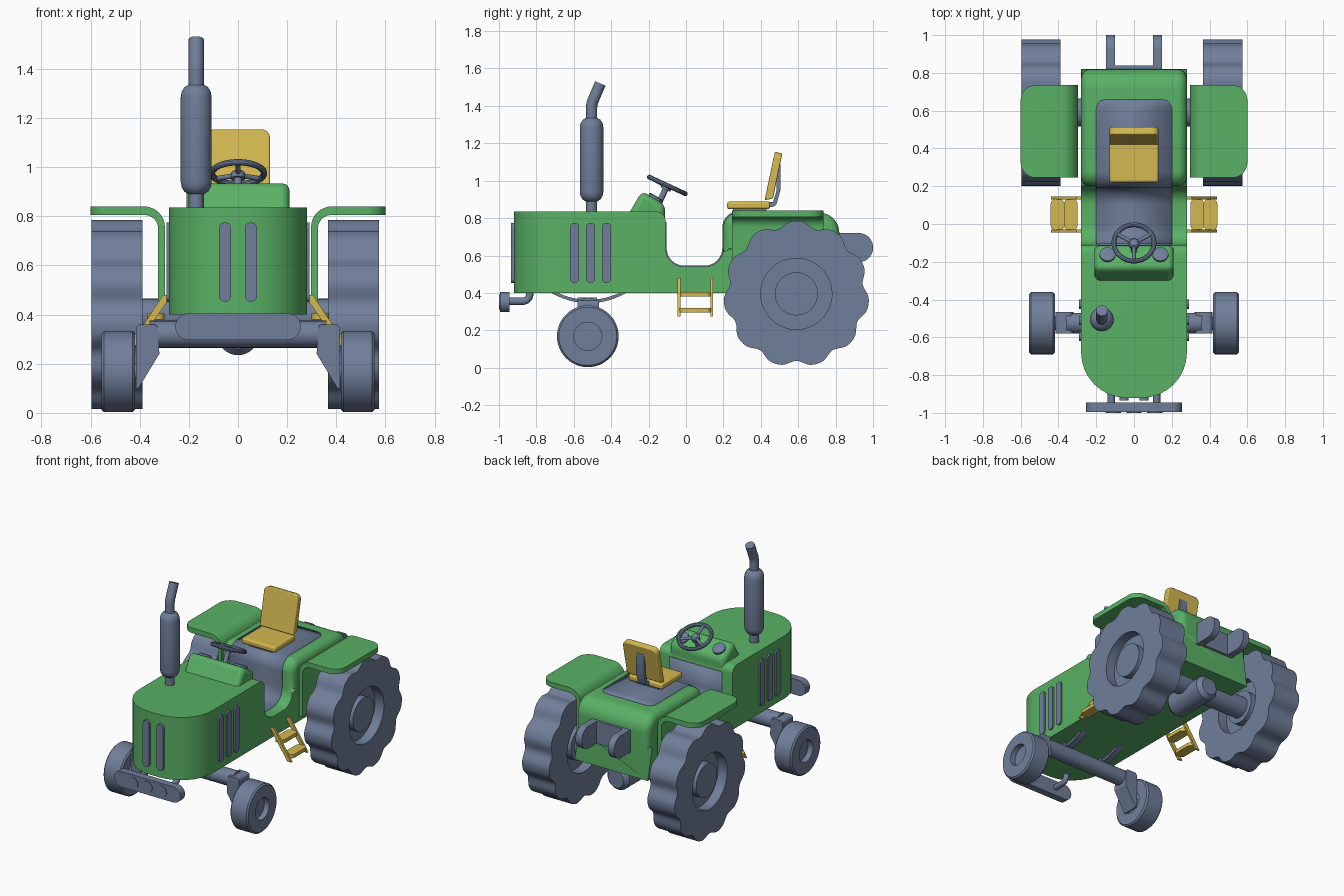
import bpy, bmesh, math
from mathutils import Vector

if "Cube" in bpy.data.objects:
    bpy.data.objects.remove(bpy.data.objects["Cube"])


def material(name, rgb):
    m = bpy.data.materials.new(name)
    m.diffuse_color = (*rgb, 1)
    m.use_nodes = True
    m.node_tree.nodes["Principled BSDF"].inputs["Base Color"].default_value = m.diffuse_color
    return m


GREEN = material("green paint", (0.10, 0.44, 0.13))
GREY = material("blue grey metal", (0.16, 0.21, 0.32))
YELLOW = material("yellow trim", (0.66, 0.48, 0.08))


def rounded(pts, closed=True, n=8):
    """2D outline; points with a third value get a corner arc of that radius."""
    out = []
    for i, p in enumerate(pts):
        c = Vector(p[:2])
        if len(p) < 3 or (not closed and i in (0, len(pts) - 1)):
            out.append(c)
            continue
        d1 = (Vector(pts[i - 1][:2]) - c).normalized()
        d2 = (Vector(pts[(i + 1) % len(pts)][:2]) - c).normalized()
        half = d1.angle(d2) / 2
        t = p[2] / math.tan(half)
        o = c + (d1 + d2).normalized() * p[2] / math.sin(half)
        v0, v1 = c + d1 * t - o, c + d2 * t - o
        a0 = math.atan2(v0.y, v0.x)
        da = (math.atan2(v1.y, v1.x) - a0 + math.pi) % math.tau - math.pi
        for k in range(n + 1):
            a = a0 + da * k / n
            out.append(o + p[2] * Vector((math.cos(a), math.sin(a))))
    return out


def finish(name, bm, mat, mirror=False, bevel=0):
    bmesh.ops.remove_doubles(bm, verts=bm.verts, dist=1e-5)
    bmesh.ops.recalc_face_normals(bm, faces=bm.faces)
    me = bpy.data.meshes.new(name)
    bm.to_mesh(me)
    bm.free()
    me.materials.append(mat)
    ob = bpy.data.objects.new(name, me)
    bpy.context.collection.objects.link(ob)
    if bevel:
        m = ob.modifiers.new("soft edges", 'BEVEL')
        m.width, m.segments, m.limit_method = bevel, 3, 'ANGLE'
    if mirror:
        ob.modifiers.new("other side", 'MIRROR')
    return ob


def prism(name, pts, axis, lo, hi, mat, mirror=False, bevel=0, cuts=()):
    """Extrude an outline along an axis; cuts = (edge test, radius) pairs."""
    place = {'x': lambda p, h: (h, p[0], p[1]), 'y': lambda p, h: (p[0], h, p[1]),
             'z': lambda p, h: (p[0], p[1], h)}[axis]
    bm = bmesh.new()
    a, b = ([bm.verts.new(place(p, h)) for p in rounded(pts)] for h in (lo, hi))
    bm.faces.new(a)
    bm.faces.new(b)
    for i in range(len(a)):
        bm.faces.new((a[i - 1], a[i], b[i], b[i - 1]))
    bmesh.ops.recalc_face_normals(bm, faces=bm.faces)
    for test, radius in cuts:
        es = [e for e in bm.edges if test(e.verts[0].co, e.verts[1].co)]
        bmesh.ops.bevel(bm, geom=es, offset=radius, segments=8, profile=0.5, affect='EDGES')
    return finish(name, bm, mat, mirror, bevel)


def rect(a0, a1, b0, b1, r=0):
    c = [(a0, b0), (a1, b0), (a1, b1), (a0, b1)]
    return [(*p, r) for p in c] if r else c


def lathe(name, prof, origin, direction, mat, n=40, lug=None, mirror=False, bevel=0):
    """Turn (radius, height) pairs round a direction; lug = (count, depth) on the outer radius."""
    q = Vector((0, 0, 1)).rotation_difference(Vector(direction))
    rmax = max(r for r, h in prof)
    bm = bmesh.new()
    rings = []
    for r, h in prof:
        ring = []
        for k in range(n):
            a = math.tau * k / n
            rr = r
            if lug and r == rmax:
                rr -= lug[1] * ((1 + math.cos(lug[0] * a)) / 2) ** 1.6
            ring.append(bm.verts.new(Vector(origin) + q @ Vector((rr * math.cos(a), rr * math.sin(a), h))))
        rings.append(ring)
    for a, b in zip(rings, rings[1:]):
        for k in range(n):
            bm.faces.new((a[k - 1], a[k], b[k], b[k - 1]))
    bm.faces.new(rings[0])
    bm.faces.new(rings[-1])
    return finish(name, bm, mat, mirror, bevel)


def rod(name, p, q, r, mat, mirror=False):
    d = Vector(q) - Vector(p)
    return lathe(name, [(r, 0), (r, d.length)], p, d, mat, 24, mirror=mirror)


def tube(name, x, path, r, mat, mirror=False):
    """Bent pipe in the plane of constant x."""
    cu = bpy.data.curves.new(name, 'CURVE')
    cu.dimensions, cu.bevel_depth, cu.bevel_resolution, cu.use_fill_caps = '3D', r, 5, True
    pts = rounded(path, False)
    sp = cu.splines.new('POLY')
    sp.points.add(len(pts) - 1)
    for s, p in zip(sp.points, pts):
        s.co = (x, p.x, p.y, 1)
    tmp = bpy.data.objects.new(name, cu)
    bm = bmesh.new()
    bm.from_mesh(tmp.to_mesh())
    bpy.data.objects.remove(tmp)
    return finish(name, bm, mat, mirror)


# Body: side outline with rounded nose and rounded rear shoulders
side = [(-0.92, 0.4), (-0.92, 0.835), (-0.11, 0.835, 0.05), (-0.11, 0.54, 0.1), (0.2, 0.54, 0.1),
        (0.2, 0.83, 0.08), (0.82, 0.83, 0.11), (0.82, 0.62), (0.82, 0.4)]
prism("body", side, 'x', -0.28, 0.28, GREEN, cuts=[
    (lambda a, b: min(a.y, b.y) > 0.19 and min(a.z, b.z) > 0.61 and abs(a.x - b.x) < 0.01, 0.05),
    (lambda a, b: max(a.y, b.y) < -0.91 and abs(a.z - b.z) > 0.3, 0.24)])

# Grey mat running over the footwell and the seat deck
path = [(p.x, p.y, 0.2) for p in rounded([(-0.11, 0.78), (-0.11, 0.54, 0.1), (0.2, 0.54, 0.1),
                                          (0.2, 0.83, 0.08), (0.61, 0.83)], False)]
path += [(0.635, 0.83, 0.193), (0.652, 0.83, 0.178), (0.66, 0.83, 0.15)]
bm = bmesh.new()
rows = [[bm.verts.new((s * w, y, z)) for s in (-1, 1)] for y, z, w in path]
for a, b in zip(rows, rows[1:]):
    bm.faces.new((a[0], a[1], b[1], b[0]))
mat_ob = finish("floor_mat", bm, GREY)
sol = mat_ob.modifiers.new("thickness", 'SOLIDIFY')
sol.thickness, sol.offset = 0.012, 0

# Cooling slots on the nose and hood sides
prism("front_slot", rect(0.029, 0.077, 0.452, 0.775, 0.0235), 'y', -0.935, -0.9, GREY, True)
for y in (-0.595, -0.51, -0.425):
    prism("side_slot", rect(y - 0.024, y + 0.024, 0.452, 0.775, 0.0235), 'x', 0.26, 0.291, GREY, True)

# Dashboard, gauges and steering wheel
prism("dashboard", [(-0.35, 0.75), (-0.235, 0.945), (-0.112, 0.87), (-0.112, 0.76)], 'x',
      -0.21, 0.21, GREEN, bevel=0.03)
lathe("gauge", [(0.042, -0.02), (0.042, 0.012), (0.034, 0.016)], (0.14, -0.165, 0.902),
      (0, 0.514, 0.857), GREY, mirror=True)
axis = Vector((0, 0.42, 0.907))
hub = Vector((0, -0.1, 0.975))
ring = [(0.106 + 0.013 * math.cos(a), 0.013 * math.sin(a)) for a in [math.tau * k / 10 for k in range(11)]]
bm = bmesh.new()
q = Vector((0, 0, 1)).rotation_difference(axis)
grid = [[bm.verts.new(hub + q @ Vector((r * math.cos(t), r * math.sin(t), h))) for r, h in ring[:-1]]
        for t in [math.tau * k / 40 for k in range(40)]]
for i in range(40):
    for j in range(10):
        bm.faces.new((grid[i - 1][j - 1], grid[i][j - 1], grid[i][j], grid[i - 1][j]))
finish("steering_wheel_rim", bm, GREY)
rod("steering_column", hub - axis * 0.15, hub, 0.016, GREY)
lathe("steering_hub", [(0.028, -0.025), (0.028, 0), (0.02, 0.008)], hub, axis, GREY)
for deg in (30, 150, 270):
    t = math.radians(deg)
    rod("steering_spoke", hub - axis * 0.008, hub + q @ Vector((0.106 * math.cos(t), 0.106 * math.sin(t), 0)),
        0.01, GREY)

# Exhaust
tube("exhaust_pipe", -0.17, [(-0.505, 0.8), (-0.505, 1.41, 0.12), (-0.458, 1.52)], 0.031, GREY)
lathe("muffler", [(0.032, 0.89), (0.048, 0.9), (0.059, 0.918), (0.063, 0.94), (0.063, 1.285),
                  (0.059, 1.307), (0.048, 1.325), (0.032, 1.335)], (-0.17, -0.505, 0), (0, 0, 1), GREY)

# Seat
prism("seat_cushion", rect(0.22, 0.45, 0.848, 0.888), 'x', -0.13, 0.13, YELLOW, bevel=0.012)
prism("seat_back", [(0.42, 0.895), (0.465, 0.905), (0.515, 1.145), (0.475, 1.155)], 'x', -0.13, 0.13,
      YELLOW, bevel=0.006, cuts=[(lambda a, b: min(a.z, b.z) > 1.1 and abs(a.x - b.x) < 0.01, 0.035)])
prism("seat_base", rect(0.25, 0.43, 0.82, 0.85), 'x', -0.09, 0.09, GREY)
prism("seat_bracket", [(0.4, 0.86), (0.48, 0.86, 0.03), (0.505, 0.95), (0.505, 1.09), (0.485, 1.09),
                       (0.485, 0.95), (0.465, 0.885), (0.4, 0.885)], 'x', -0.03, 0.03, GREY)

# Fenders
prism("fender", [(0.6, 0.84), (0.297, 0.84, 0.085), (0.297, 0.45), (0.325, 0.45), (0.325, 0.805, 0.055),
                 (0.6, 0.805)], 'y', 0.245, 0.735, GREEN, True,
      cuts=[(lambda a, b: min(a.x, b.x) > 0.59 and abs(a.z - b.z) > 0.02, 0.08)])

# Rear wheels, axle and gear housing
big = [(0.115, -0.08), (0.115, -0.035), (0.19, -0.035), (0.19, -0.104), (0.39, -0.104)]
big += [(r, -h) for r, h in reversed(big)]
for x in (-0.4925, 0.47):
    lathe("rear_wheel", big, (x, 0.59, 0.395), (1, 0, 0), GREY, 132, lug=(11, 0.032))
rod("rear_axle", (-0.46, 0.59, 0.39), (0.46, 0.59, 0.39), 0.075, GREY)
lathe("gear_housing", [(0.06, 0.42), (0.085, 0.45), (0.085, 0.74), (0.06, 0.77)], (0, 0, 0.32), (0, 1, 0), GREY)

# Front wheels, axle, knuckles and leaf springs
small = [(0.075, -0.03), (0.075, -0.068), (0.155, -0.068), (0.165, -0.058)]
small += [(r, -h) for r, h in reversed(small)]
lathe("front_wheel", small, (0.487, -0.525, 0.168), (1, 0, 0), GREY, 48, mirror=True)
rod("front_axle", (-0.36, -0.525, 0.32), (0.36, -0.525, 0.32), 0.055, GREY)
prism("steering_knuckle", [(0.32, 0.24), (0.325, 0.36, 0.02), (0.415, 0.36, 0.02), (0.415, 0.1), (0.405, 0.1)],
      'y', -0.58, -0.465, GREY, True)
rod("wheel_stub", (0.39, -0.525, 0.168), (0.47, -0.525, 0.168), 0.035, GREY, True)
spring = [(-0.73 + 0.42 * k / 12, 0.345 + 0.06 * (k / 6 - 1) ** 2) for k in range(13)]
prism("leaf_spring", spring + [(y, z + 0.018) for y, z in reversed(spring)], 'x', 0.13, 0.18, GREY, True)
prism("spring_clamp", rect(-0.58, -0.475, 0.33, 0.375), 'x', 0.12, 0.19, GREY, True)

# Lamp bar with three lamps on bent brackets
prism("lamp_bar", rect(-0.255, 0.255, 0.297, 0.405, 0.053), 'y', -0.995, -0.945, GREY)
for x in (-0.11, 0, 0.11):
    lathe("lamp", [(0.04, 0), (0.04, 0.015)], (x, -0.985, 0.351), (0, -1, 0), GREY)
tube("lamp_bracket", 0.12, [(-0.96, 0.355), (-0.835, 0.355, 0.04), (-0.835, 0.42)], 0.02, GREY, True)

# Side steps
for y in (-0.045, 0.13):
    prism("step_rail", [(0.27, 0.48), (0.305, 0.48), (0.44, 0.275), (0.41, 0.275)], 'y', y, y + 0.015, YELLOW, True)
for x, z in ((0.335, 0.38), (0.405, 0.295)):
    prism("step_tread", rect(x - 0.036, x + 0.036, -0.035, 0.135, 0.03), 'z', z, z + 0.025, YELLOW, True)

# Rear hitch
prism("hitch_arm", [(0.81, 0.565), (1.0, 0.565, 0.075), (1.0, 0.72, 0.075), (0.81, 0.72)], 'x', 0.1, 0.148, GREY, True)
prism("hitch_plate", rect(0.8, 0.838, 0.565, 0.72), 'x', -0.12, 0.12, GREY)

# Smooth shading with crisp edges
for ob in bpy.data.objects:
    ob.select_set(True)
    bpy.context.view_layer.objects.active = ob
bpy.ops.object.shade_smooth_by_angle(angle=math.radians(32))
